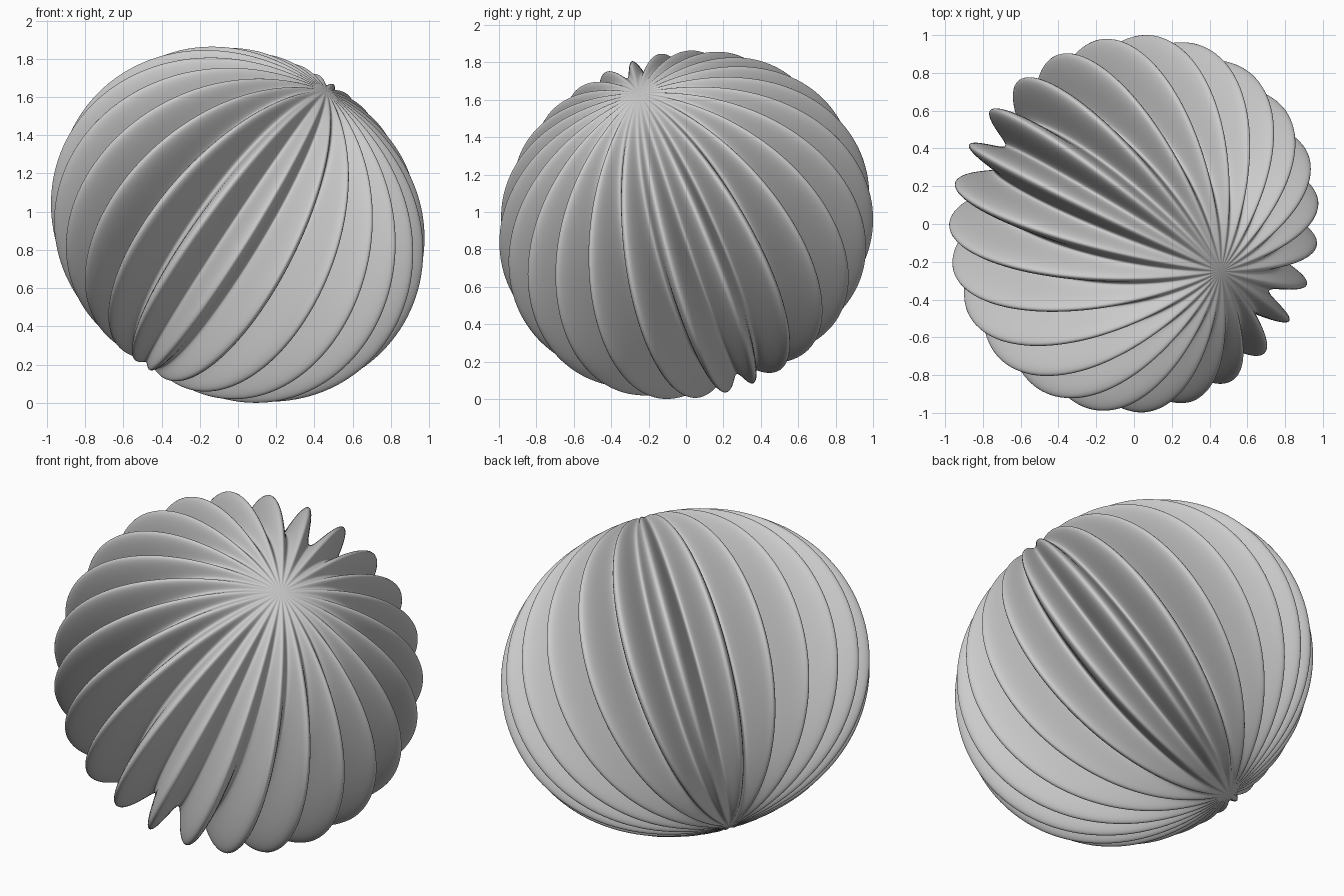
import bpy, bmesh, math
from mathutils import Vector, Matrix

if "Cube" in bpy.data.objects:
    bpy.data.objects.remove(bpy.data.objects["Cube"], do_unlink=True)

RIBS, STEPS, RINGS = 25, 32, 80
RADIUS, RIB_DEPTH = 0.874, 0.136
PHASE = math.radians(10.5)
AXIS = Vector((0.526, -0.286, 0.80)).normalized()


def material(name, rgb):
    mat = bpy.data.materials.new(name)
    mat.use_nodes = True
    colour = (*rgb, 1)
    mat.diffuse_color = colour
    mat.node_tree.nodes["Principled BSDF"].inputs["Base Color"].default_value = colour
    return mat


def ribbed_point(lat, lon):
    """Point on a sphere whose radius waves around the axis and calms at the poles."""
    wave = math.cos(RIBS * (lon - PHASE))
    r = RADIUS + RIB_DEPTH * math.cos(lat) ** 2 * wave
    flat = math.cos(lat)
    return r * Vector((flat * math.cos(lon), flat * math.sin(lon), math.sin(lat)))


# Ribbed ball: rings of waved points, with the ridges falling on vertices
bm = bmesh.new()
count = RIBS * STEPS
rings = []
for j in range(1, RINGS):
    lat = math.pi * (j / RINGS - 0.5)
    rings.append([bm.verts.new(ribbed_point(lat, PHASE + math.tau * i / count))
                  for i in range(count)])
for low, high in zip(rings, rings[1:]):
    for i in range(count):
        k = (i + 1) % count
        bm.faces.new((low[i], low[k], high[k], high[i]))

# Pole fans
for ring, z in ((rings[0], -RADIUS), (rings[-1], RADIUS)):
    pole = bm.verts.new((0, 0, z))
    for i in range(count):
        bm.faces.new((ring[i], ring[(i + 1) % count], pole))
bmesh.ops.recalc_face_normals(bm, faces=bm.faces)

# Tilt the ball's axis and rest it on the ground
side = Vector((0, 0, 1)).cross(AXIS).normalized()
front = side.cross(AXIS)
tilt = Matrix((front, side, AXIS)).transposed()
bmesh.ops.transform(bm, matrix=tilt.to_4x4(), verts=bm.verts)
lowest = min(v.co.z for v in bm.verts)
bmesh.ops.translate(bm, vec=(0, 0, -lowest), verts=bm.verts)

mesh = bpy.data.meshes.new("ribbed_ball")
bm.to_mesh(mesh)
bm.free()
ball = bpy.data.objects.new("ribbed_ball", mesh)
bpy.context.collection.objects.link(ball)
mesh.materials.append(material("light_grey", (0.6, 0.6, 0.6)))

bpy.ops.object.select_all(action='DESELECT')
ball.select_set(True)
bpy.context.view_layer.objects.active = ball
bpy.ops.object.shade_smooth_by_angle(angle=math.radians(60))
